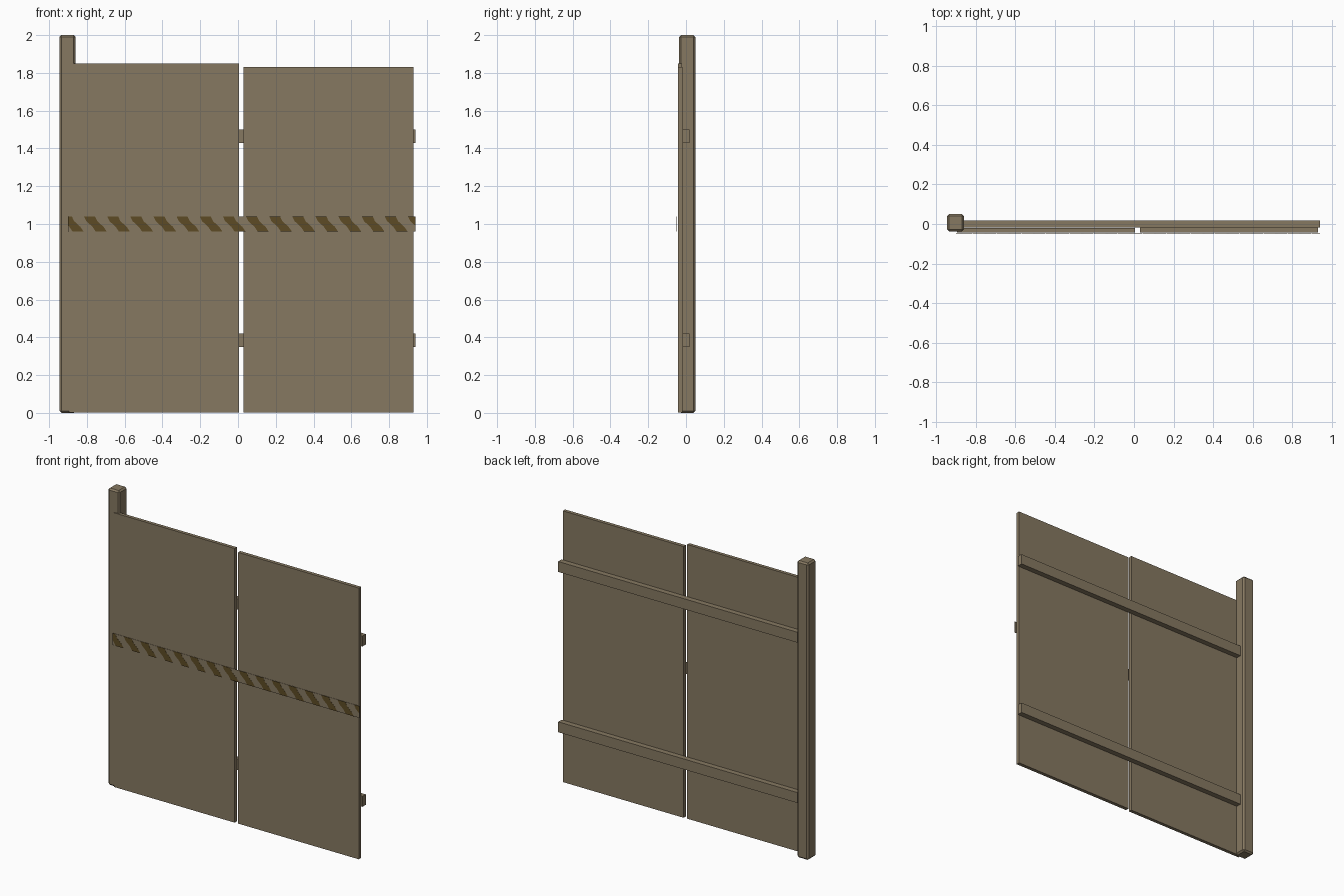
import bpy, bmesh
from mathutils import Vector

if "Cube" in bpy.data.objects:
    bpy.data.objects.remove(bpy.data.objects["Cube"])


def material(name, rgb):
    m = bpy.data.materials.new(name)
    m.use_nodes = True
    m.diffuse_color = (*rgb, 1)
    m.node_tree.nodes["Principled BSDF"].inputs["Base Color"].default_value = (*rgb, 1)
    return m


wood = material("weathered_tan", (0.24, 0.19, 0.12))
dark = material("dark_olive_brown", (0.11, 0.07, 0.018))


def finish(name, bm, mat):
    mesh = bpy.data.meshes.new(name)
    bmesh.ops.recalc_face_normals(bm, faces=bm.faces)
    bm.to_mesh(mesh)
    bm.free()
    mesh.materials.append(mat)
    obj = bpy.data.objects.new(name, mesh)
    bpy.context.collection.objects.link(obj)
    return obj


def box(name, x, y, z, bevel=0):
    bm = bmesh.new()
    bmesh.ops.create_cube(bm, size=1)
    for v in bm.verts:
        v.co = [r[0] if c < 0 else r[1] for c, r in zip(v.co, (x, y, z))]
    obj = finish(name, bm, wood)
    if bevel:
        mod = obj.modifiers.new("soft_edges", "BEVEL")
        mod.width, mod.segments = bevel, 1
    return obj


# Post with chamfered edges
box("post", (-0.945, -0.86), (-0.037, 0.05), (0, 2), 0.01)

# Two boarded panels
box("right_panel", (-0.895, 0.005), (-0.043, -0.02), (0.003, 1.85))
box("left_panel", (0.03, 0.93), (-0.042, -0.018), (0.003, 1.83))

# Two rails across the back
for name, z in (("lower_rail", 0.35), ("upper_rail", 1.43)):
    box(name, (-0.88, 0.94), (-0.018, 0.018), (z, z + 0.07))

# Thin band across the front
LEFT, RIGHT = -0.90, 0.94
box("warning_band", (LEFT, RIGHT), (-0.049, -0.047), (0.96, 1.04))

# Slanted wavy stripes, trimmed to the ends of the band
edge = [(0, 1.04), (0.012, 1.015), (0.045, 0.985), (0.062, 0.96)]
outline = edge + [(x + 0.058, z) for x, z in reversed(edge)]
bm = bmesh.new()
for i in range(16):
    start = -0.9375 + i * 0.1225
    bm.faces.new([bm.verts.new((start + x, -0.05, z)) for x, z in outline])
for end, outward in ((LEFT, -1), (RIGHT, 1)):
    bmesh.ops.bisect_plane(bm, geom=bm.verts[:] + bm.edges[:] + bm.faces[:],
                           plane_co=Vector((end, 0, 0)),
                           plane_no=Vector((outward, 0, 0)), clear_outer=True)
solid = bmesh.ops.extrude_face_region(bm, geom=bm.faces[:])
for v in solid["geom"]:
    if isinstance(v, bmesh.types.BMVert):
        v.co.y += 0.002
finish("band_stripes", bm, dark)
